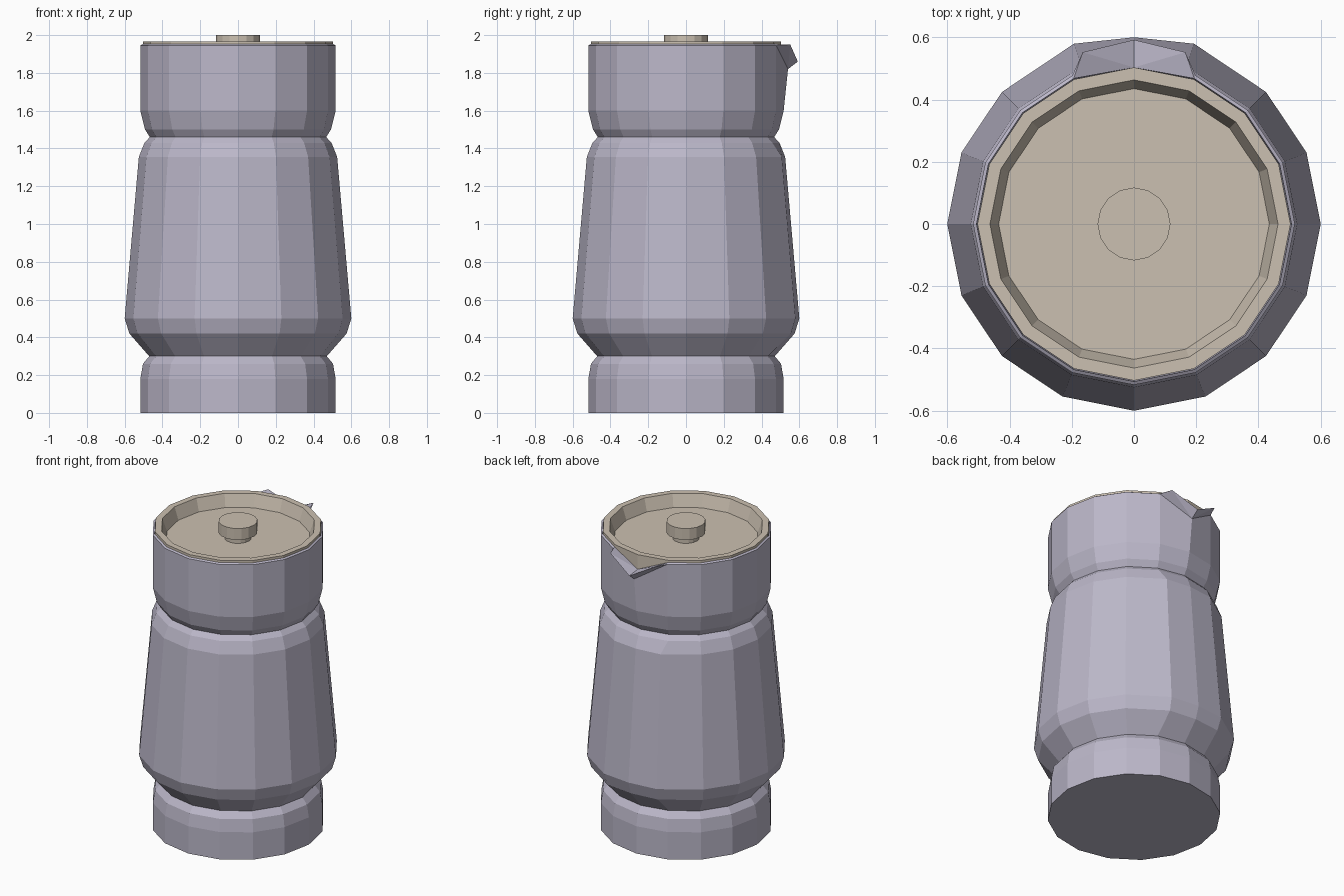
import bpy, bmesh, math

SIDES = 16
BACK = SIDES // 4  # index of the rearmost column

cube = bpy.data.objects.get("Cube")
if cube:
    bpy.data.objects.remove(cube, do_unlink=True)


def make_material(name, rgb):
    mat = bpy.data.materials.new(name)
    mat.use_nodes = True
    mat.diffuse_color = (*rgb, 1)
    mat.node_tree.nodes["Principled BSDF"].inputs["Base Color"].default_value = (*rgb, 1)
    return mat


def lathe(bm, profile):
    """Stack faceted rings through (radius, height) points."""
    rings = []
    for r, z in profile:
        rings.append([bm.verts.new((r * math.cos(math.tau * k / SIDES),
                                    r * math.sin(math.tau * k / SIDES), z))
                      for k in range(SIDES)])
    for low, high in zip(rings, rings[1:]):
        for k in range(SIDES):
            n = (k + 1) % SIDES
            bm.faces.new((low[k], low[n], high[n], high[k]))
    return rings


def finish(name, bm, mat):
    bmesh.ops.recalc_face_normals(bm, faces=bm.faces)
    mesh = bpy.data.meshes.new(name)
    bm.to_mesh(mesh)
    bm.free()
    mesh.materials.append(mat)
    obj = bpy.data.objects.new(name, mesh)
    bpy.context.collection.objects.link(obj)
    return obj


lilac = make_material("lilac grey", (0.50, 0.475, 0.585))
tan = make_material("warm tan", (0.60, 0.53, 0.44))

# Vessel: foot, tapered belly and collar, open at the top
bm = bmesh.new()
rings = lathe(bm, [(0.517, 0), (0.517, 0.18), (0.503, 0.26), (0.47, 0.3),
                   (0.575, 0.42), (0.6, 0.5), (0.525, 1.355), (0.495, 1.43), (0.467, 1.46),
                   (0.492, 1.5), (0.517, 1.6), (0.517, 1.945), (0.506, 1.952), (0.5, 1.8)])
bm.faces.new(rings[0][::-1])
bm.faces.new(rings[-1])

# Flattened back of the belly
for ring in rings[4:7]:
    for k in (BACK - 1, BACK + 1):
        ring[k].co.x *= 0.84
        ring[k].co.y *= 1.045

# Pouring lip: lower the rear of the rim, then add a folded beak
outer, inner = rings[11], rings[12]
for face in [f for f in bm.faces
             if outer[BACK] in f.verts and inner[BACK] in f.verts]:
    bm.faces.remove(face)
outer[BACK].co = (0, 0.54, 1.82)
inner[BACK].co = (0, 0.503, 1.87)
tip = bm.verts.new((0, 0.592, 1.86))
for side in (1, -1):
    k = BACK - side
    wing = bm.verts.new((0.165 * side, 0.552, 1.95))
    for tri in ((outer[k], wing, outer[BACK]), (wing, tip, outer[BACK]),
                (outer[k], inner[k], wing), (inner[k], inner[BACK], wing),
                (inner[BACK], tip, wing)):
        bm.faces.new(tri)
finish("vessel", bm, lilac)

# Lid: raised rim around a sunken floor
bm = bmesh.new()
rings = lathe(bm, [(0.503, 1.84), (0.503, 1.966), (0.463, 1.966), (0.435, 1.885)])
bm.faces.new(rings[0][::-1])
bm.faces.new(rings[-1])
finish("lid", bm, tan)

# Knob on a short stem
bm = bmesh.new()
rings = lathe(bm, [(0.08, 1.88), (0.08, 1.925), (0.117, 1.925), (0.117, 2.0)])
bm.faces.new(rings[0][::-1])
bm.faces.new(rings[-1])
finish("lid_knob", bm, tan)
